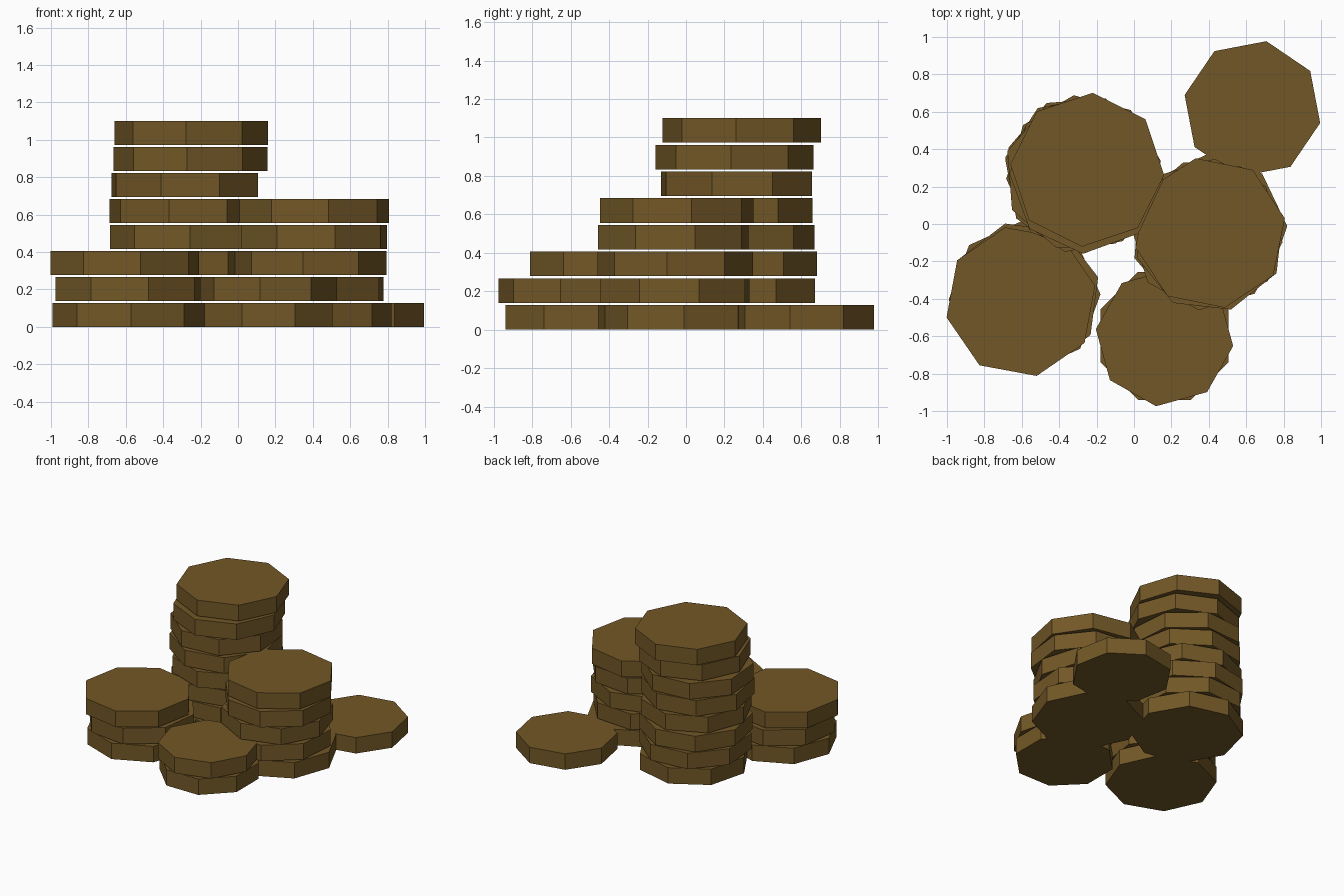
import bpy
import bmesh
import math
from mathutils import Matrix

if "Cube" in bpy.data.objects:
    bpy.data.objects.remove(bpy.data.objects["Cube"])

THICK, PITCH = 0.128, 0.1389

bronze = bpy.data.materials.new("dark bronze")
bronze.diffuse_color = (0.17, 0.097, 0.02, 1)
bronze.use_nodes = True
bronze.node_tree.nodes["Principled BSDF"].inputs["Base Color"].default_value = bronze.diffuse_color


def coin(name, level, x, y, radius, turn):
    """Eight-sided coin with a corner at angle `turn` (degrees)."""
    bm = bmesh.new()
    bmesh.ops.create_cone(bm, cap_ends=True, segments=8, radius1=radius,
                          radius2=radius, depth=THICK)
    # align the first corner with +x, then apply the turn
    v = bm.verts[:][0].co
    spin = math.radians(turn) - math.atan2(v.y, v.x)
    bm.transform(Matrix.Rotation(spin, 4, 'Z'))
    me = bpy.data.meshes.new(name)
    bm.to_mesh(me)
    bm.free()
    me.materials.append(bronze)
    ob = bpy.data.objects.new(name, me)
    ob.location = (x, y, level * PITCH + THICK / 2)
    bpy.context.collection.objects.link(ob)


# each stack: radius, then (x, y, turn) per coin from the ground up
stacks = {
    "tall_stack": (0.412, [(-0.265, 0.28, 8), (-0.28, 0.28, -18),
                           (-0.284, 0.278, -11), (-0.272, 0.257, 2),
                           (-0.284, 0.254, -12), (-0.285, 0.2625, -18),
                           (-0.255, 0.2525, -2.5), (-0.25, 0.29, -4)]),
    "middle_stack": (0.407, [(0.413, -0.033, 3), (0.39, -0.057, 18),
                             (0.389, -0.056, -6), (0.406, -0.066, 16),
                             (0.407, -0.048, 11)]),
    "left_stack": (0.406, [(-0.585, -0.39, 2), (-0.584, -0.39, 15),
                           (-0.605, -0.415, 12)]),
    "front_stack": (0.37, [(0.1625, -0.598, 22.5), (0.163, -0.607, -7)]),
    "single": (0.37, [(0.633, 0.615, -11.7)]),
}

for name, (radius, coins) in stacks.items():
    for level, (x, y, turn) in enumerate(coins):
        coin(f"{name}_coin_{level + 1}", level, x, y, radius, turn)
